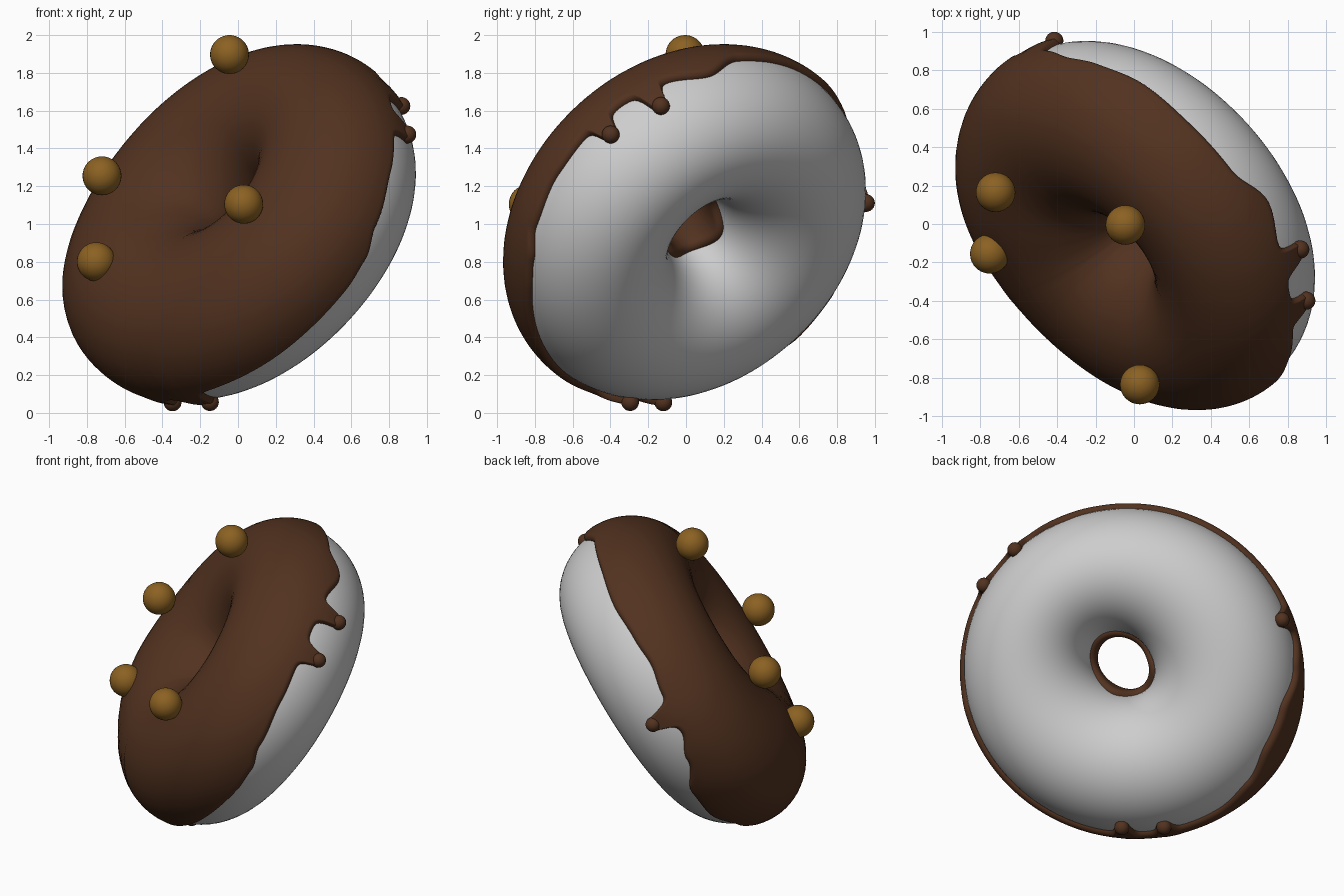
import bpy, bmesh, math
from mathutils import Vector

if "Cube" in bpy.data.objects:
    bpy.data.objects.remove(bpy.data.objects["Cube"])

# Frame of the tilted ring: N points out of the iced side
N = Vector((-0.65, -0.53, 0.545)).normalized()
U = (Vector((1, 0, 0)) - N * N.x).normalized()
V = N.cross(U)
C = Vector((0.01, 0.012, 0.988)) + U * 0.05 + V * 0.01
R, A, B_FRONT, B_BACK, STRETCH = 0.600, 0.410, 0.39, 0.435, 1.06


def material(name, rgb):
    m = bpy.data.materials.new(name)
    m.diffuse_color = (*rgb, 1)
    m.use_nodes = True
    m.node_tree.nodes["Principled BSDF"].inputs["Base Color"].default_value = m.diffuse_color
    return m


DOUGH = material("dough_grey", (0.61, 0.61, 0.61))
CHOCOLATE = material("chocolate_brown", (0.085, 0.032, 0.014))
GOLD = material("golden_brown", (0.26, 0.12, 0.016))


def ring_point(phi, theta, lift=0.0):
    """Point on the ring; phi runs round it, theta round the tube (0 = outside)."""
    radial = U * math.cos(phi) * STRETCH + V * math.sin(phi)
    # the hole is a little off-centre and oval
    a = A - 0.03 * math.cos(phi) - 0.01 * math.sin(phi) - 0.015 * math.cos(2 * phi - 0.7)
    b = B_FRONT if math.sin(theta) > 0 else B_BACK
    p = C + radial * (R + a * math.cos(theta)) + N * (b * math.sin(theta))
    nrm = (radial.normalized() * math.cos(theta) / a + N * math.sin(theta) / b).normalized()
    return p + nrm * lift


def grid_object(name, rows, mat, close_rows):
    """Mesh from rows of points, each row being one column around the ring."""
    bm = bmesh.new()
    vs = [[bm.verts.new(p) for p in row] for row in rows]
    n, m = len(vs), len(vs[0])
    for i in range(n):
        for j in range(m if close_rows else m - 1):
            k, l = (i + 1) % n, (j + 1) % m
            bm.faces.new((vs[i][j], vs[k][j], vs[k][l], vs[i][l]))
    me = bpy.data.meshes.new(name)
    bm.to_mesh(me)
    bm.free()
    me.materials.append(mat)
    for p in me.polygons:
        p.use_smooth = True
    ob = bpy.data.objects.new(name, me)
    bpy.context.collection.objects.link(ob)
    return ob


def ball(name, loc, radius, mat):
    bpy.ops.mesh.primitive_uv_sphere_add(segments=32, ring_count=20, radius=radius, location=loc)
    ob = bpy.context.object
    ob.name = name
    ob.data.materials.append(mat)
    bpy.ops.object.shade_smooth()
    return ob


# Dough ring
grid_object("dough_ring",
            [[ring_point(math.tau * i / 128, math.tau * j / 64) for j in range(64)]
             for i in range(128)], DOUGH, True)

# Wavy lower edge of the icing: (angle round ring, tube angle) in degrees
EDGE = [(0, 3), (10, 3), (25, 0), (40, -9), (54, 2), (72, 2), (90, 0), (105, 3),
        (115, 5), (126, 0), (140, -4), (150, -14), (165, -30), (180, -32),
        (195, -22), (210, -14), (236, -15), (252, -12), (280, -14), (304, -14),
        (314, -12), (324, -5), (342, 0), (360, 3)]
# Drips: (angle round ring, tube angle of the tip)
DRIPS = [(2, -17), (20, -22), (133, -25), (229, -32), (243.5, -37)]


def base_edge(deg):
    deg %= 360
    for (a, ea), (b, eb) in zip(EDGE, EDGE[1:]):
        if a <= deg <= b:
            t = (deg - a) / (b - a)
            t = t * t * (3 - 2 * t)
            return ea + (eb - ea) * t


def edge(deg):
    e = base_edge(deg)
    for d, tip in DRIPS:
        delta = (deg - d + 180) % 360 - 180
        e += (tip - base_edge(d)) / (1 + (abs(delta) / 3.1) ** 5)
    return e


# Icing shell with a rounded rim on the outside and inside the hole
COLS, ROWS, THICK, ROUND = 480, 56, 0.033, 0.035
columns = []
for i in range(COLS):
    deg = 360 * i / COLS
    lo = math.radians(edge(deg))
    hi = math.radians(190 + 4 * math.sin(math.radians(3 * deg)))
    swell = 0.045 * math.exp(-((deg - 192) / 35) ** 2)     # thicker pool on one side
    col = []
    for j in range(ROWS + 1):
        s = j / ROWS
        s = s - 0.95 * math.sin(math.tau * s) / math.tau   # denser near both rims
        th = lo + (hi - lo) * s
        d = min(th - lo, hi - th) * A
        f = min(max(d / ROUND, 0), 1)
        lift = -0.004 + (THICK + 0.004) * math.sqrt(max(0, 1 - (1 - f) ** 2))
        lift += swell * max(0, math.sin(math.pi * (th - lo) / (hi - lo)))
        col.append(ring_point(math.radians(deg), th, lift))
    columns.append(col)
grid_object("icing", columns, CHOCOLATE, False)

# Thick beads at the drip tips
for k, (d, tip) in enumerate(DRIPS):
    ball(f"icing_drip_{k + 1}",
         ring_point(math.radians(d), math.radians(tip + 5), 0.02), 0.047, CHOCOLATE)

# Round toppings resting on the icing
for k, loc in enumerate([(-0.045, -0.005, 1.897), (-0.72, 0.165, 1.255),
                         (0.03, -0.835, 1.105), (-0.75, -0.155, 0.80)]):
    ball(f"topping_ball_{k + 1}", loc, 0.103, GOLD)
